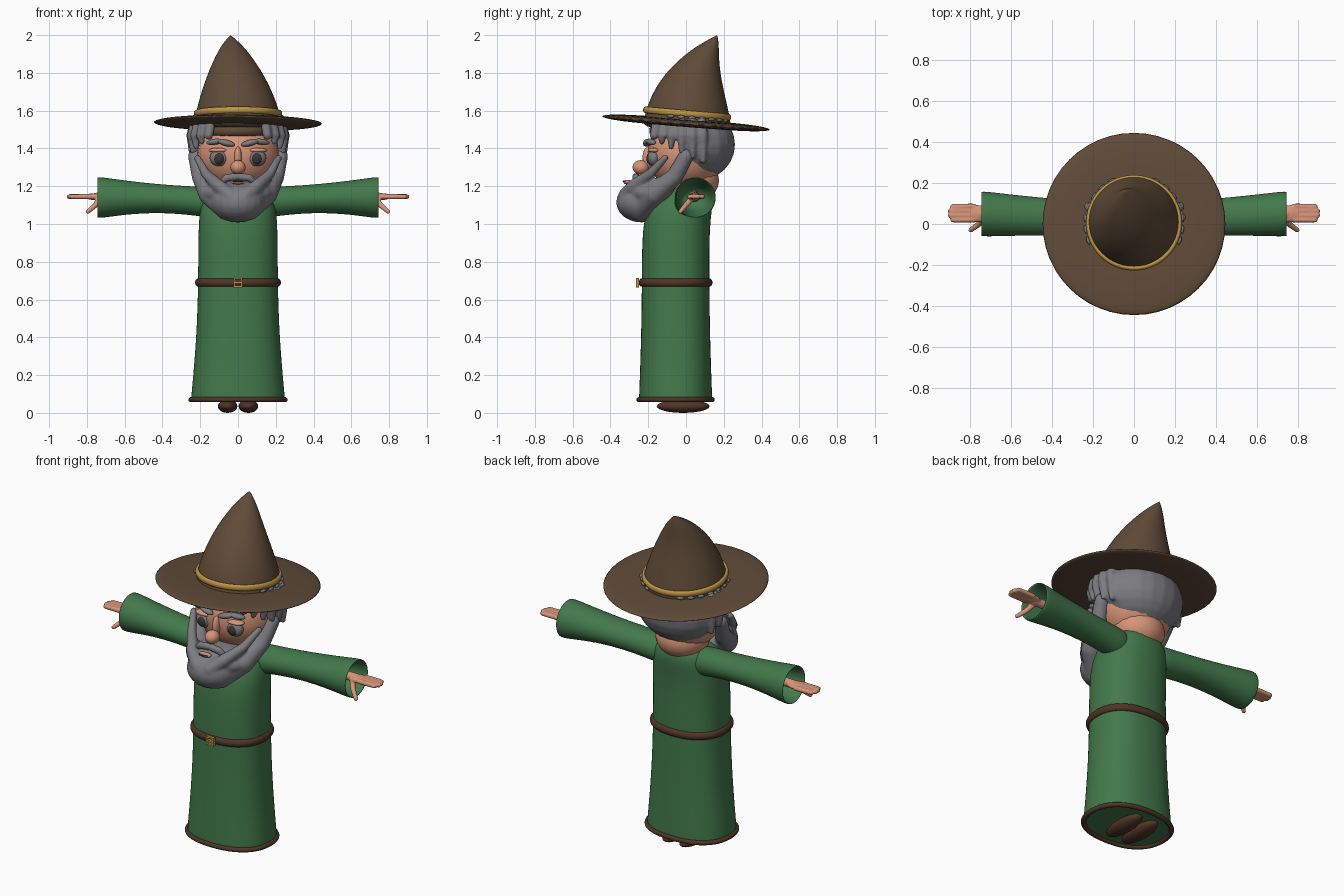
import bpy, bmesh
from math import cos, sin, pi, sqrt, copysign
from mathutils import Vector, Matrix, Euler

cube = bpy.data.objects.get("Cube")
if cube:
    bpy.data.objects.remove(cube)


def material(name, *rgb):
    mat = bpy.data.materials.new(name)
    mat.use_nodes = True
    mat.diffuse_color = (*rgb, 1)
    mat.node_tree.nodes["Principled BSDF"].inputs["Base Color"].default_value = (*rgb, 1)
    return mat


GREEN = material("robe green", .055, .19, .07)
HAT = material("hat brown", .115, .07, .04)
LEATHER = material("leather brown", .08, .035, .02)
SKIN = material("skin", .68, .3, .19)
GREY = material("hair grey", .2, .2, .22)
GOLD = material("gold", .52, .3, .06)
DARK = material("iris brown", .05, .035, .03)


def finish(name, bm, mat, mirror=False, voxel=0, subsurf=0, smooth=True):
    bmesh.ops.recalc_face_normals(bm, faces=bm.faces[:])
    for face in bm.faces:
        face.smooth = smooth
    mesh = bpy.data.meshes.new(name)
    bm.to_mesh(mesh)
    bm.free()
    mesh.materials.append(mat)
    part = bpy.data.objects.new(name, mesh)
    bpy.context.collection.objects.link(part)
    if mirror:
        part.modifiers.new("mirror", "MIRROR").use_mirror_merge = False
    if voxel:
        blend = part.modifiers.new("blend", "REMESH")
        blend.mode, blend.voxel_size, blend.use_smooth_shade = "VOXEL", voxel, True
        relax = part.modifiers.new("relax", "SMOOTH")
        relax.factor, relax.iterations = .5, 3
    if subsurf:
        rounding = part.modifiers.new("rounding", "SUBSURF")
        rounding.levels = rounding.render_levels = subsurf
    return part


def ball(bm, loc, size, rot=(0, 0, 0)):
    place = Matrix.LocRotScale(Vector(loc), Euler(rot), Vector(size))
    bmesh.ops.create_uvsphere(bm, u_segments=20, v_segments=12, radius=1, matrix=place)


def balls(name, mat, *parts, mirror=False):
    bm = bmesh.new()
    for part in parts:
        ball(bm, *part)
    return finish(name, bm, mat, mirror)


def strand(bm, *points):
    """Tapered strand through (x, y, z, radius) points: cones with round joints."""
    for point in points:
        ball(bm, point[:3], [point[3]] * 3)
    for start, end in zip(points, points[1:]):
        head, tail = Vector(start[:3]), Vector(end[:3])
        turn = (tail - head).to_track_quat("Z", "Y")
        bmesh.ops.create_cone(bm, cap_ends=True, segments=16, radius1=start[3], radius2=end[3],
                              depth=(tail - head).length,
                              matrix=Matrix.LocRotScale((head + tail) / 2, turn, None))


def loft(name, rings, mat, axis="z", power=2, mirror=False, subsurf=2, closed=False):
    """Each ring is (position on axis, centre u, centre v, radius u, radius v)."""
    bm, sides, loops = bmesh.new(), 24, []
    for pos, mid_u, mid_v, rad_u, rad_v in rings:
        loop = []
        for i in range(sides):
            c, s = cos(2 * pi * i / sides), sin(2 * pi * i / sides)
            u = mid_u + rad_u * copysign(abs(c) ** (2 / power), c)
            v = mid_v + rad_v * copysign(abs(s) ** (2 / power), s)
            loop.append(bm.verts.new((u, v, pos) if axis == "z" else (pos, u, v)))
        loops.append(loop)
    pairs = list(zip(loops, loops[1:]))
    if closed:
        pairs.append((loops[-1], loops[0]))
    else:
        bm.faces.new(loops[0])
        bm.faces.new(loops[-1])
    for low, high in pairs:
        for i in range(sides):
            j = (i + 1) % sides
            bm.faces.new((low[i], low[j], high[j], high[i]))
    return finish(name, bm, mat, mirror, subsurf=subsurf)


def hoop(name, ring, width, height, mat, power=2):
    """Closed band of oval section following a ring."""
    pos, mid_u, mid_v, rad_u, rad_v = ring
    rings = []
    for k in range(12):
        out, up = width * cos(pi * k / 6), height * sin(pi * k / 6)
        rings.append((pos + up, mid_u, mid_v, rad_u + out, rad_v + out))
    return loft(name, rings, mat, power=power, subsurf=1, closed=True)


# Robe: flared skirt, straight chest, rounded shoulders
def robe_ring(z, scale=1):
    flare = max(0, .7 - z) ** 2
    rise = max(0, z - 1)
    scale *= sqrt(1 - (rise / .3) ** 2)
    return (z, 0, .3 * rise - .055, scale * (.212 + .1 * flare), scale * (.18 + .04 * flare))


hem_z, belt_z, neck_z, oval = .07, .69, 1.2, 2.3
heights = [hem_z, .1, .4, belt_z, 1, 1.1, neck_z]
robe = [robe_ring(hem_z, .1), robe_ring(hem_z, .95)]
robe += [robe_ring(z) for z in heights] + [robe_ring(neck_z, .1)]
loft("robe", robe, GREEN, power=oval)
hoop("robe_hem", robe_ring(hem_z), .014, .014, LEATHER, oval)
hoop("belt", robe_ring(belt_z), .018, .023, LEATHER, oval)

# Buckle frame and tongue
bm = bmesh.new()
centre = Matrix.Translation((0, -.256, belt_z))
for turn in range(4):
    bar = Matrix.LocRotScale(Vector((0, 0, .02)), None, Vector((.05, .016, .01)))
    bmesh.ops.create_cube(bm, size=1, matrix=centre @ Matrix.Rotation(turn * pi / 2, 4, "Y") @ bar)
bmesh.ops.create_cube(bm, size=1, matrix=centre @ Matrix.Diagonal((.03, .02, .01, 1)))
finish("belt_buckle", bm, GOLD, smooth=False)

balls("shoes", LEATHER, ((.055, -.015, .035), (.052, .14, .035)), mirror=True)


# Open sleeves widening to the cuff
def sleeve_ring(t, scale=1):
    radius = scale * (.085 + .028 * t * t)
    return (.1 + .65 * t, .02 + .03 * t, 1.11 + .03 * t + .01 * sin(pi * t),
            radius, radius - .015 * sin(pi * t))


sleeve = [sleeve_ring(0, .3)] + [sleeve_ring(k / 6) for k in range(7)]
sleeve += [sleeve_ring(1, .88), sleeve_ring(.7, .85), sleeve_ring(.65, .3)]
loft("sleeves", sleeve, GREEN, axis="x", mirror=True)

# Hands: wrist, palm, fingers and thumb
bm = bmesh.new()
hand_z = 1.145
strand(bm, (.5, .045, hand_z, .03), (.74, .05, hand_z, .024))
ball(bm, (.76, .05, hand_z), (.055, .043, .018))
for k in range(4):
    y = .02 + .022 * k
    strand(bm, (.78, y, hand_z, .014), (.9 - .012 * abs(k - 1.5), y, hand_z, .013))
strand(bm, (.73, .03, 1.135, .016), (.755, 0, 1.1, .015), (.795, -.03, 1.065, .012))
finish("hands", bm, SKIN, mirror=True, voxel=.006)

# Head and face
balls("head", SKIN, ((0, 0, 1.37), (.22, .205, .2)), ((0, .03, 1.23), (.15, .145, .12)))
balls("nose", SKIN, ((0, -.24, 1.3), (.04, .043, .038)), ((0, -.2, 1.35), (.02, .03, .06)))
balls("eyeballs", GREY, ((.1, -.17, 1.35), (.05, .035, .044)), mirror=True)
balls("irises", DARK, ((.1, -.19, 1.347), (.03, .02, .032)), mirror=True)
balls("eyelids", SKIN, ((.1, -.168, 1.39), (.056, .034, .014)), mirror=True)
balls("eyebrows", GREY, ((.065, -.205, 1.43), (.05, .022, .017), (0, -.25, .15)),
      ((.125, -.185, 1.435), (.045, .022, .016), (0, .15, .4)), mirror=True)
balls("mouth", SKIN, ((0, -.31, 1.222), (.04, .022, .012)))
balls("mouth_line", LEATHER, ((0, -.325, 1.226), (.032, .012, .004)))

# Beard with sideburns and cheek strands
bm = bmesh.new()
ball(bm, (0, -.17, 1.165), (.2, .15, .075))
ball(bm, (0, -.235, 1.115), (.145, .135, .107))
for side in (-1, 1):
    strand(bm, (side * .225, 0, 1.36, .04), (side * .2, -.06, 1.25, .045),
           (side * .15, -.17, 1.16, .06), (side * .06, -.25, 1.08, .06))
    strand(bm, (side * .215, -.11, 1.35, .018), (side * .17, -.19, 1.265, .026),
           (side * .1, -.28, 1.2, .035), (side * .04, -.32, 1.15, .04))
finish("beard", bm, GREY, voxel=.01)

bm = bmesh.new()
strand(bm, (.012, -.265, 1.25, .02), (.06, -.265, 1.245, .02), (.105, -.25, 1.205, .013))
finish("moustache", bm, GREY, mirror=True, voxel=.007)

# Hair with locks hanging around the temples
bm = bmesh.new()
ball(bm, (0, .065, 1.42), (.243, .195, .19))
for k in range(6):
    angle = .24 * k - .9
    for side in (-1, 1):
        x, y = side * .25 * cos(angle), .24 * sin(angle) + .02
        strand(bm, (.92 * x, .92 * y, 1.54, .025), (x, y, 1.47, .025),
               (.97 * x, y, 1.46 - .025 * k, .016))
finish("hair", bm, GREY, voxel=.01)


# Hat: crown leaning back, brim, lining and band
def crown_ring(t):
    radius = .235 * (1 - t ** 1.5) ** .8 + .002
    return (1.5 + .5 * t, -.04 * t * t, .005 + .16 * t ** 3, radius, radius)


loft("hat_crown", [crown_ring(k / 10) for k in range(11)], HAT)
brim = hoop("hat_brim", (0, 0, 0, .24, .24), .22, .02, HAT)
brim.location, brim.rotation_euler = (0, 0, 1.535), (-.08, .01, 0)
loft("hat_lining", [(z, 0, 0, r, r) for z, r in ((1.46, .17), (1.465, .197), (1.55, .21))],
     HAT, subsurf=1)
band = hoop("hat_band", (0, 0, .006, .225, .225), .012, .018, GOLD)
band.location, band.rotation_euler = (0, 0, 1.585), (-.09, 0, 0)

# Small tufts of hair showing beneath the band
tufts = []
for k in range(7):
    angle = .24 * k - .35
    x, y = .237 * cos(angle), .237 * sin(angle)
    tufts.append(((x, y, 1.565 - .085 * y), (.008, .02, .009), (0, 0, angle)))
balls("hair_tufts", GREY, *tufts, mirror=True)
